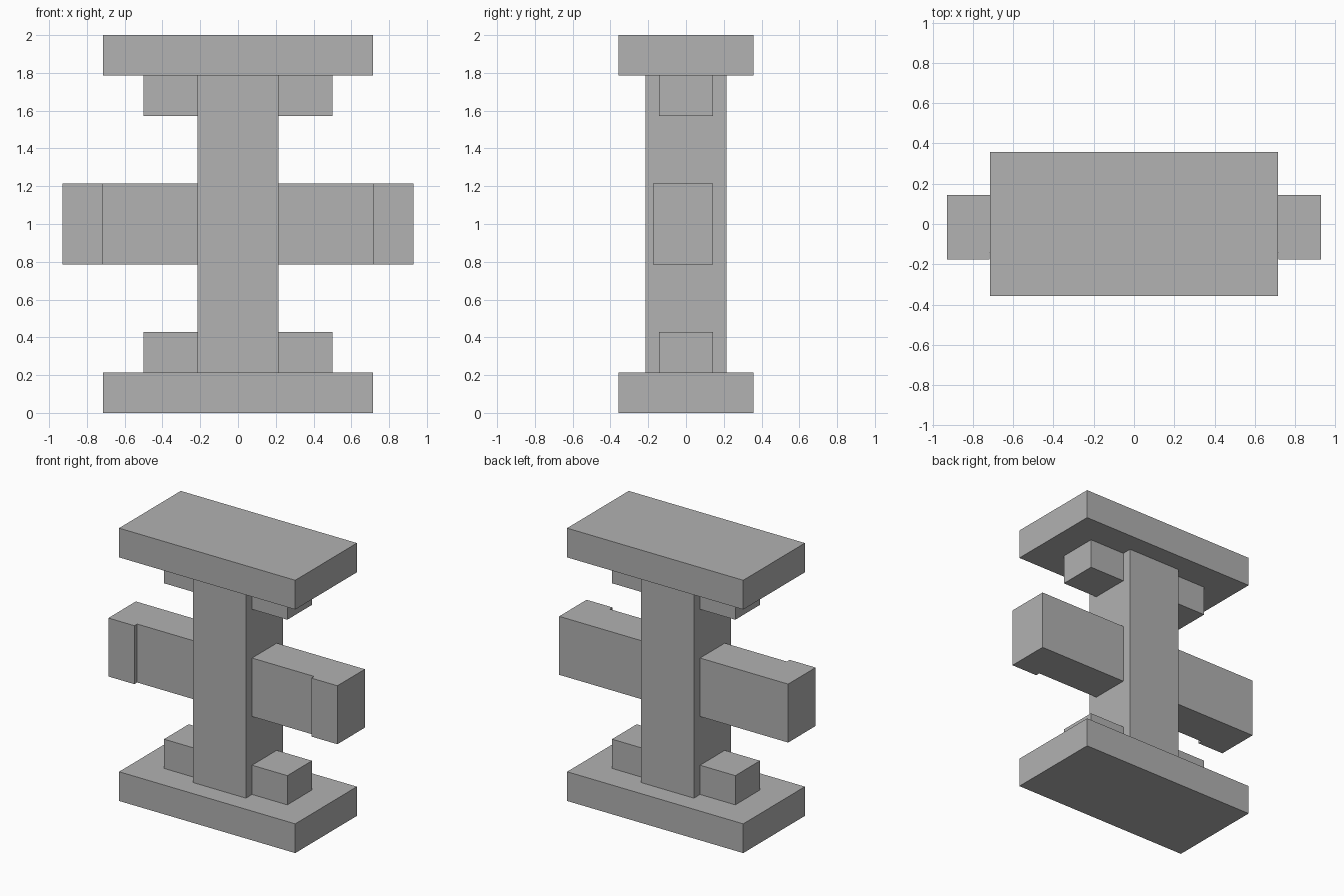
import bpy

if "Cube" in bpy.data.objects:
    bpy.data.objects.remove(bpy.data.objects["Cube"])

grey = bpy.data.materials.new("plain grey")
grey.diffuse_color = (0.445, 0.445, 0.445, 1)
grey.use_nodes = True
grey.node_tree.nodes["Principled BSDF"].inputs["Base Color"].default_value = grey.diffuse_color


def box(name, x, y, z):
    """Axis-aligned box from (min, max) ranges."""
    lo, hi = zip(x, y, z)
    bpy.ops.mesh.primitive_cube_add(
        size=1, location=[(a + b) / 2 for a, b in zip(lo, hi)])
    ob = bpy.context.object
    ob.name = name
    ob.scale = [b - a for a, b in zip(lo, hi)]
    bpy.ops.object.transform_apply(location=False, rotation=False, scale=True)
    ob.data.materials.append(grey)
    return ob


def pair(name, x, y, z):
    """The same box on the right and left side."""
    box("right_" + name, x, y, z)
    box("left_" + name, (-x[1], -x[0]), y, z)


U = 1 / 14  # module of the design

# End plates and column
box("base_plate", (-10*U, 10*U), (-5*U, 5*U), (0, 3*U))
box("top_plate", (-10*U, 10*U), (-5*U, 5*U), (25*U, 28*U))
box("column", (-3*U, 3*U), (-3*U, 3*U), (3*U, 25*U))

# Brackets between column and plates
pair("lower_bracket", (3*U, 7*U), (-2*U, 2*U), (3*U, 6*U))
pair("upper_bracket", (3*U, 7*U), (-2*U, 2*U), (22*U, 25*U))

# Cross arms with tips slightly thicker at the front
pair("arm", (3*U, 0.718), (-2*U, 2*U), (11*U, 17*U))
pair("arm_tip", (0.718, 13*U), (-2.45*U, 2*U), (11*U, 17*U))
